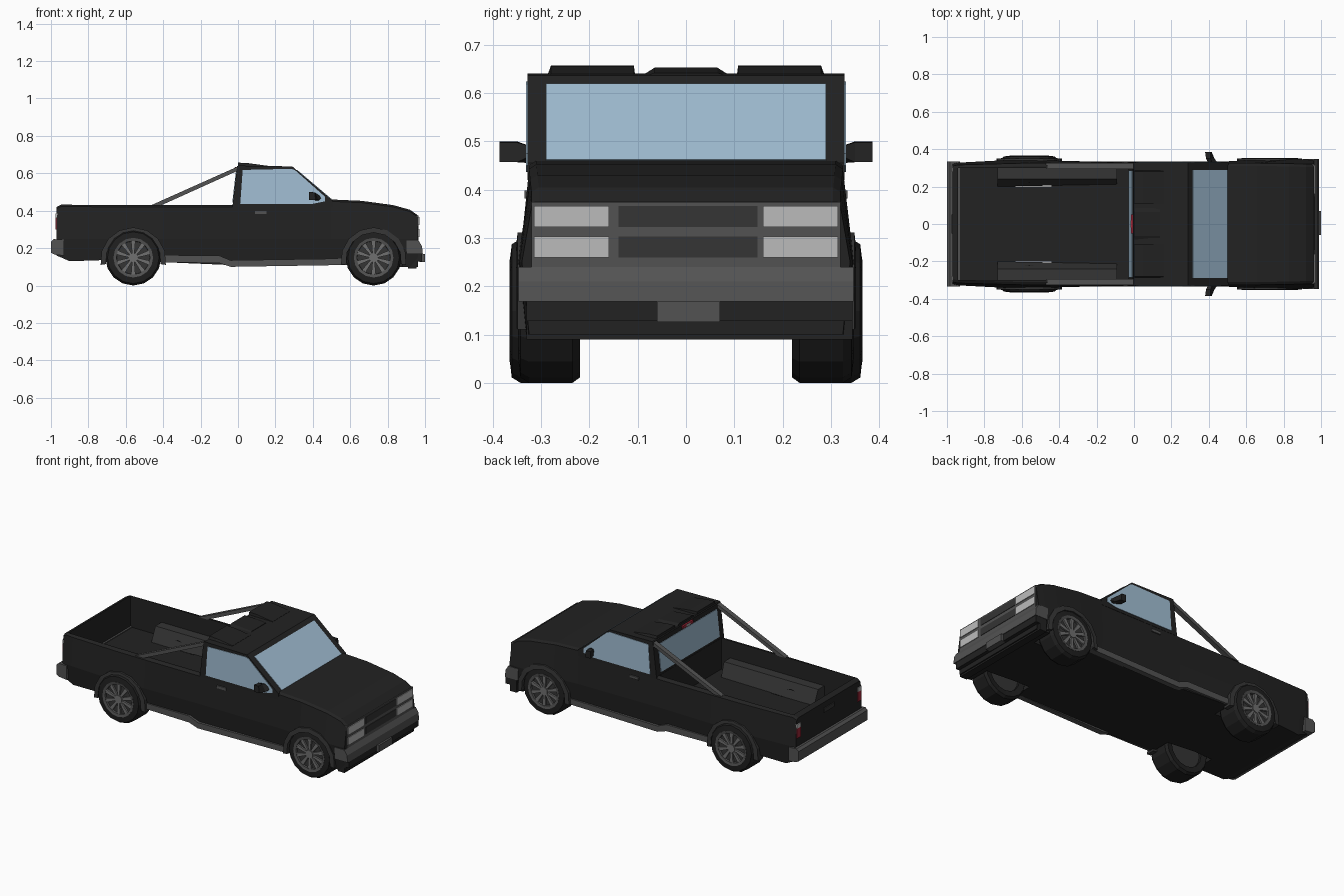
import bpy, bmesh, math
from mathutils import Vector

if "Cube" in bpy.data.objects:
    bpy.data.objects.remove(bpy.data.objects["Cube"])

def mat(name, c):
    m = bpy.data.materials.new(name)
    m.diffuse_color = (*c, 1)
    m.use_nodes = True
    m.node_tree.nodes["Principled BSDF"].inputs["Base Color"].default_value = m.diffuse_color
    return m

BLACK = mat("black_paint", (0.016, 0.016, 0.016))
TRIM = mat("dark_trim", (0.035, 0.035, 0.035))
RUBBER = mat("rubber", (0.014, 0.014, 0.014))
GREY = mat("bumper_grey", (0.085, 0.085, 0.085))
RIM = mat("rim_grey", (0.16, 0.16, 0.16))
GLASS = mat("glass", (0.36, 0.52, 0.66))
LAMP = mat("lamp", (0.5, 0.5, 0.5))
RED = mat("red_lamp", (0.35, 0.02, 0.04))

def finish(name, bm, m):
    bmesh.ops.recalc_face_normals(bm, faces=bm.faces)
    me = bpy.data.meshes.new(name)
    bm.to_mesh(me)
    bm.free()
    me.materials.append(m)
    ob = bpy.data.objects.new(name, me)
    bpy.context.collection.objects.link(ob)
    return ob

def loft(name, rings, m, sides=(1,), closed=False):
    """Skin a series of point loops; sides=(1,-1) also builds the mirrored copy."""
    bm = bmesh.new()
    for s in sides:
        vs = [[bm.verts.new((x, y * s, z)) for x, y, z in r] for r in rings]
        n = len(vs[0])
        pairs = list(zip(vs, vs[1:])) + ([(vs[-1], vs[0])] if closed else [])
        for a, b in pairs:
            for i in range(n):
                j = (i + 1) % n
                bm.faces.new((a[i], a[j], b[j], b[i]))
        if not closed:
            bm.faces.new(vs[0])
            bm.faces.new(vs[-1])
    return finish(name, bm, m)

def prism(name, pts, y0, y1, m, sides=(1,)):
    return loft(name, [[(x, y, z) for x, z in pts] for y in (y0, y1)], m, sides)

def box(name, x0, x1, y0, y1, z0, z1, m, sides=(1,)):
    return prism(name, [(x0, z0), (x1, z0), (x1, z1), (x0, z1)], y0, y1, m, sides)

def circle(cx, cz, r, n):
    return [(cx + r * math.sin(2 * math.pi * i / n), cz - r * math.cos(2 * math.pi * i / n)) for i in range(n)]

def cut(target, cutter):
    cutter.hide_render = True
    md = target.modifiers.new("cut", 'BOOLEAN')
    md.operation = 'DIFFERENCE'
    md.solver = 'EXACT'
    md.object = cutter
    bpy.context.view_layer.objects.active = target
    bpy.ops.object.modifier_apply(modifier=md.name)
    bpy.data.objects.remove(cutter)

BOTH = (1, -1)
WHEELS = (("rear", -0.56, 0.365), ("front", 0.725, 0.347))

# Body shell: x, bottom z, top z, half width low, half width top
stations = [(-0.97, .16, .42, .32, .31), (-0.945, .15, .433, .327, .315), (-0.9, .13, .432, .33, .317),
            (-0.6, .14, .43, .346, .325), (-0.4, .125, .43, .338, .327), (-0.05, .11, .43, .33, .327),
            (0.5, .11, .46, .335, .325), (0.66, .11, .453, .345, .325), (0.83, .10, .43, .348, .323),
            (0.92, .10, .405, .345, .32), (0.962, .10, .375, .34, .32)]
rings = []
for x, zb, zt, yl, yt in stations:
    half = [(yl - .015, zb), (yl, .25), (yt, zt - .01), (yt - .015, zt)]
    rings.append([(x, y, z) for y, z in half] + [(x, -y, z) for y, z in reversed(half)])
body = loft("body", rings, BLACK)
cut(body, box("bed_cutter", -.94, -.03, -.30, .30, .24, .6, BLACK))
for nm, cx, yo in WHEELS:
    for s in BOTH:
        cut(body, prism("well_cutter", circle(cx, .14, .158, 16), .2 * s, .5 * s, BLACK))

# Wheel houses in the bed
loft("bed_wheel_house", [[(x, .2 + t, .238), (x, .24, .325), (x, .305, .325), (x, .305, .238)]
                         for x, t in ((-.73, 0), (-.09, .012))], TRIM, BOTH)

# Cab
prism("cab", [(-.03, .42), (-.005, .637), (.0, .641), (.29, .637), (.505, .455), (.505, .42)], -.328, .328, BLACK)
prism("side_window", [(.012, .437), (.025, .618), (.285, .624), (.305, .617), (.465, .475), (.465, .45), (.40, .437)],
      .32, .331, GLASS, BOTH)

def slope_panel(name, a, b, w, m, t=.003):
    """Thin panel lying on a sloped face between two xz points."""
    d = Vector((b[0] - a[0], b[1] - a[1])).normalized()
    n = Vector((d.y, -d.x)) * t
    pts = [(p[0] + k * n.x, p[1] + k * n.y) for p, k in ((a, -1), (b, -1), (b, 1), (a, 1))]
    return prism(name, pts, -w, w, m)

slope_panel("windshield", (.499, .46), (.313, .6175), .29, GLASS)
slope_panel("rear_window", (-.0275, .445), (-.0085, .61), .285, GLASS)
box("high_brake_lamp", -.016, .0, -.05, .05, .617, .634, RED)
box("high_brake_lens", -.018, .0, -.02, .02, .62, .631, LAMP)

# Raised roof ribs
loft("roof_rib_outer", [[(x, .105, .634), (x, .108, z), (x, .28, z), (x, .288, .634)]
                        for x, z in ((.0, .657), (.05, .655), (.16, .640))], BLACK, BOTH)
loft("roof_rib_centre", [[(x, -.095, .634), (x, -.065, z), (x, .065, z), (x, .095, .634)]
                         for x, z in ((.0, .653), (.14, .642))], BLACK)

# Bars from roof to bed rails
prism("bed_bar", [(-.47, .427), (-.415, .427), (-.005, .612), (-.002, .636)], .295, .325, GREY, BOTH)

# Sills, flares, door details
prism("sill", [(-.42, .16), (-.1, .16), (-.04, .135), (.58, .145), (.58, .11), (-.04, .1), (-.1, .12), (-.42, .125)],
      .30, .334, GREY, BOTH)
for nm, cx, yo in WHEELS:
    arcs = []
    for i in range(9):
        a = math.radians(-8 + 196 * i / 8)
        c, s = math.cos(a), math.sin(a)
        ri, ro = .148, .176
        arcs.append([(cx + r * c, y, .135 + r * s) for r, y in ((ri, .3), (ri, .352), (ro, .349), (ro, .3))])
    loft(nm + "_flare", arcs, TRIM, BOTH)
box("door_handle", .09, .152, .32, .335, .382, .398, GREY, BOTH)
loft("mirror", [[(.435, .322, .455), (.45, .322, .47), (.42, .322, .49), (.40, .322, .475)],
                [(.385, .35, .457), (.43, .35, .457), (.41, .35, .498), (.385, .35, .5)],
                [(.38, .386, .457), (.415, .386, .457), (.41, .386, .498), (.38, .386, .5)]], BLACK, BOTH)

# Front end
box("grille_surround", .95, .966, -.32, .32, .24, .375, GREY)
for z in (.26, .323):
    box("headlamp", .955, .97, .16, .315, z, z + .043, LAMP, BOTH)
    box("grille_bar", .955, .969, -.14, .148, z, z + .043, TRIM)
prism("front_bumper", [(.90, .168), (.90, .24), (.966, .24), (.984, .21), (.988, .168)], -.347, .347, GREY)
prism("front_valance", [(.91, .09), (.91, .168), (.984, .168), (.984, .128), (.955, .128), (.955, .09)], -.33, .345, BLACK)
box("front_plate", .97, 1.0, -.06, .07, .126, .168, GREY)

# Rear end
prism("rear_bumper", [(-.93, .16), (-.93, .245), (-.985, .248), (-1.0, .235), (-1.0, .175), (-.98, .165)], -.335, .335, GREY)
box("tail_lamp", -.975, -.955, .278, .313, .30, .36, RED, BOTH)
box("reverse_lamp", -.975, -.955, .278, .313, .36, .385, LAMP, BOTH)
box("tailgate_handle", -.976, -.96, -.05, .05, .36, .385, TRIM)

# Wheels: tyre lathed from a profile, rim disc, ring and ten spokes
def wheel(nm, cx, yo, s):
    cz = .149
    prof = [(.103, .225), (.138, .22), (.149, .235), (.149, yo - .022), (.138, yo - .004), (.105, yo), (.101, yo - .02)]
    def lathe(name, prof, m, n=16):
        rr = []
        for i in range(n):
            a = 2 * math.pi * i / n
            rr.append([(cx + r * math.sin(a), y, cz - r * math.cos(a)) for r, y in prof])
        loft(name, rr, m, (s,), closed=True)
    lathe(nm + "_tyre", prof, RUBBER)
    lathe(nm + "_rim_ring", [(.088, yo - .02), (.09, yo - .002), (.106, yo + .001), (.106, yo - .02)], GREY)
    prism(nm + "_rim_disc", circle(cx, cz, .104, 16), .24, yo - .014, TRIM, (s,))
    prism(nm + "_hub", circle(cx, cz, .026, 10), yo - .02, yo, RIM, (s,))
    bm = bmesh.new()
    for i in range(10):
        a = 2 * math.pi * (i + .5) / 10
        u, t = Vector((math.cos(a), 0, math.sin(a))), Vector((-math.sin(a), 0, math.cos(a)))
        c = Vector((cx, 0, cz))
        flat = [c + u * .02 - t * .006, c + u * .092 - t * .012, c + u * .092 + t * .012, c + u * .02 + t * .006]
        lo, hi = [[bm.verts.new((p.x, s * y, p.z)) for p in flat] for y in (yo - .02, yo - .004)]
        bm.faces.new(lo)
        bm.faces.new(hi)
        for k in range(4):
            j = (k + 1) % 4
            bm.faces.new((lo[k], lo[j], hi[j], hi[k]))
    finish(nm + "_spokes", bm, RIM)

for nm, cx, yo in WHEELS:
    for s, side in ((1, "left"), (-1, "right")):
        wheel(nm + "_" + side, cx, yo, s)
